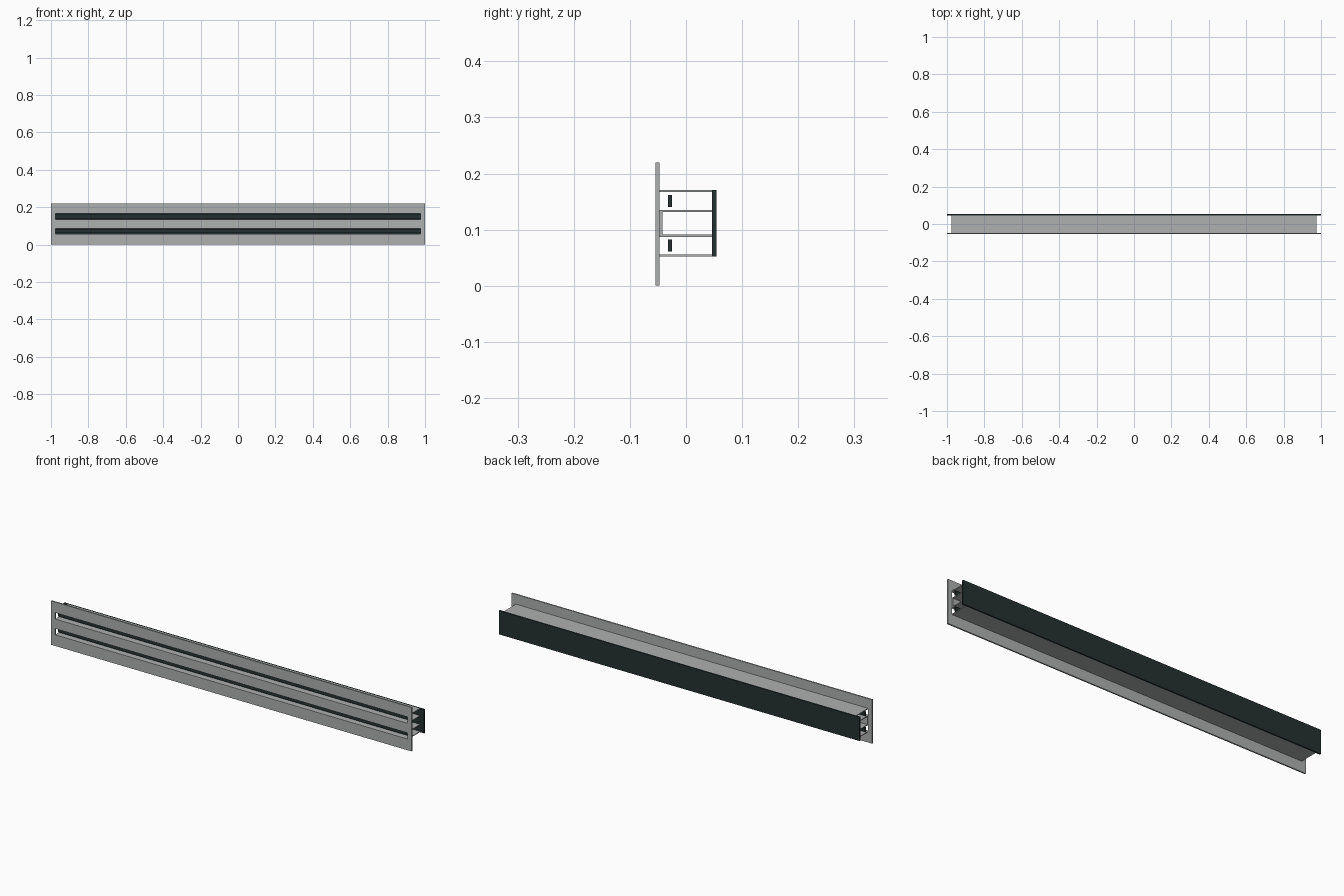
import bpy, bmesh

if "Cube" in bpy.data.objects:
    bpy.data.objects.remove(bpy.data.objects["Cube"])


def material(name, rgb):
    m = bpy.data.materials.new(name)
    m.diffuse_color = (*rgb, 1)
    m.use_nodes = True
    m.node_tree.nodes["Principled BSDF"].inputs["Base Color"].default_value = m.diffuse_color
    return m


GREY = material("satin_grey", (0.42, 0.44, 0.43))
DARK = material("dark_green_black", (0.018, 0.030, 0.030))


def add_box(bm, x, y, z):
    """Add a box from (min, max) ranges."""
    v = bmesh.ops.create_cube(bm, size=1)["verts"]
    for p in v:
        for i, (a, b) in enumerate((x, y, z)):
            p.co[i] = (a + b) / 2 + p.co[i] * (b - a)


def make(name, mat, *boxes):
    bm = bmesh.new()
    for b in boxes:
        add_box(bm, *b)
    me = bpy.data.meshes.new(name)
    bm.to_mesh(me)
    bm.free()
    me.materials.append(mat)
    ob = bpy.data.objects.new(name, me)
    bpy.context.collection.objects.link(ob)
    return ob


FULL, INNER = (-1, 1), (-0.977, 0.977)
SLOTS = {"lower": (0.056, 0.087), "upper": (0.135, 0.167)}
T = 0.004

# face plate with two long slots cut through
plate = make("face_plate", GREY, (FULL, (-0.054, -0.047), (0, 0.22)))
cutter = make("slot_cutter", DARK, *[(INNER, (-0.1, -0.03), z) for z in SLOTS.values()])
cutter.hide_render = True
cutter.hide_viewport = True
cut = plate.modifiers.new("slots", "BOOLEAN")
cut.object = cutter
cut.solver = "EXACT"

# dark back plate
make("back_plate", DARK, (FULL, (0.046, 0.054), (0.052, 0.171)))

# outer walls of the housing
DEPTH = (-0.047, 0.046)
make("bottom_wall", GREY, (INNER, DEPTH, (0.052, 0.052 + T)))
make("top_wall", GREY, (INNER, DEPTH, (0.171 - T, 0.171)))

# central U-shaped channel between the slots
make("centre_channel", GREY,
     (INNER, DEPTH, (0.087, 0.087 + T)),
     (INNER, DEPTH, (0.135 - T, 0.135)),
     (INNER, (-0.047, -0.042), (0.087 + T, 0.135 - T)))

# dark deflector blade inside each slot
for name, (a, b) in SLOTS.items():
    mid = (a + b) / 2
    make(name + "_blade", DARK, (INNER, (-0.032, -0.025), (mid - 0.0105, mid + 0.0105)))
